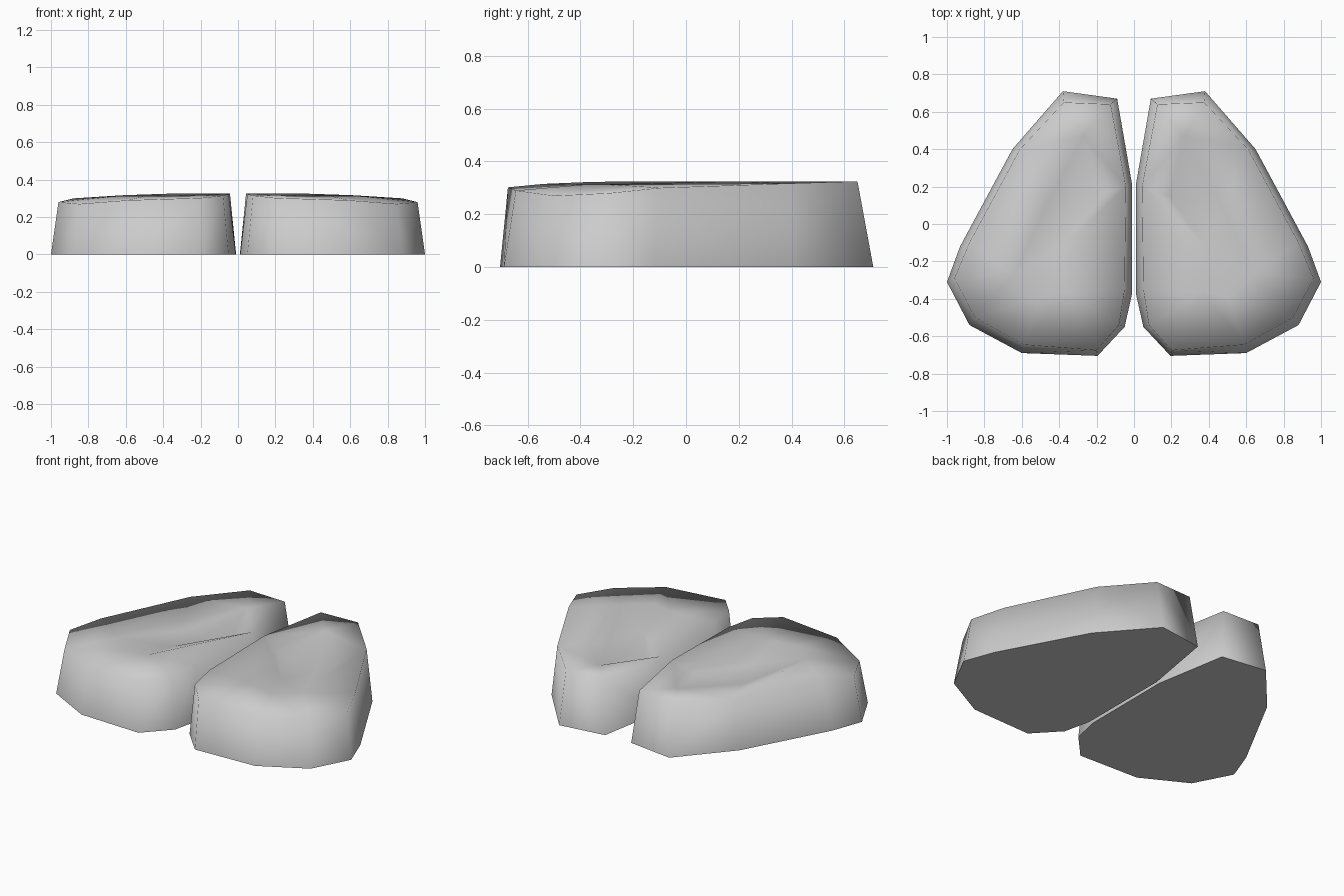
import bpy, bmesh, math
from mathutils import Vector
from mathutils.geometry import delaunay_2d_cdt

cube = bpy.data.objects.get("Cube")
if cube:
    bpy.data.objects.remove(cube, do_unlink=True)

# One flat grey
grey = bpy.data.materials.new("plain_grey")
grey.use_nodes = True
grey.diffuse_color = (0.6, 0.6, 0.6, 1)
bsdf = next(n for n in grey.node_tree.nodes if n.type == 'BSDF_PRINCIPLED')
bsdf.inputs["Base Color"].default_value = grey.diffuse_color

# Footprint on the ground, from the back inner corner round the outer side
BASE = [(.09, .67), (.38, .71), (.65, .40), (.93, -.12), (1.0, -.31), (.88, -.54),
        (.60, -.69), (.195, -.705), (.05, -.55), (.012, -.38), (.01, .21)]
# Matching rim of the top
RIM = [(.125, .64, .325), (.375, .65, .325), (.61, .40, .317), (.88, -.10, .30),
       (.96, -.29, .28), (.85, -.50, .27), (.59, -.645, .29), (.20, -.675, .302),
       (.08, -.54, .315), (.05, -.35, .323), (.043, .20, .325)]
# Crest around the hollow (runs from outer rim to inner rim)
CREST = [(.64, -.27, .312), (.50, -.39, .312), (.365, -.36, .312)]
# Low points of the hollow, and the mound behind it
HOLLOW = [(.47, .10, .255), (.19, .15, .255), (.38, -.12, .265), (.27, .47, .312)]


def add_slab(name, side):
    top = RIM + CREST + HOLLOW
    n, c = len(RIM), len(RIM)
    # Crest edges are kept as constraints in the triangulated top
    crest = [(2, c), (c, c + 1), (c + 1, c + 2), (c + 2, n - 1)]
    loop = list(range(n))[::-1]
    pts, _, tris, origin, _, _ = delaunay_2d_cdt(
        [Vector(p[:2]) for p in top], crest, [loop], 1, 1e-5)

    bm = bmesh.new()
    verts = [bm.verts.new((side * p.x, p.y, top[o[0]][2])) for p, o in zip(pts, origin)]
    lookup = {o[0]: v for v, o in zip(verts, origin)}
    low = [bm.verts.new((side * x, y, 0)) for x, y in BASE]
    for t in tris:
        bm.faces.new([verts[i] for i in t])
    for i in range(n):
        j = (i + 1) % n
        bm.faces.new((low[i], low[j], lookup[j], lookup[i]))
    bm.faces.new(low)
    bmesh.ops.recalc_face_normals(bm, faces=bm.faces)

    mesh = bpy.data.meshes.new(name)
    bm.to_mesh(mesh)
    bm.free()
    mesh.materials.append(grey)
    obj = bpy.data.objects.new(name, mesh)
    bpy.context.collection.objects.link(obj)
    # Rounded shading over the rim, hard edge at the flat underside
    bpy.ops.object.select_all(action='DESELECT')
    obj.select_set(True)
    bpy.context.view_layer.objects.active = obj
    bpy.ops.object.shade_smooth_by_angle(angle=math.radians(90))


add_slab("left_slab", 1)
add_slab("right_slab", -1)
